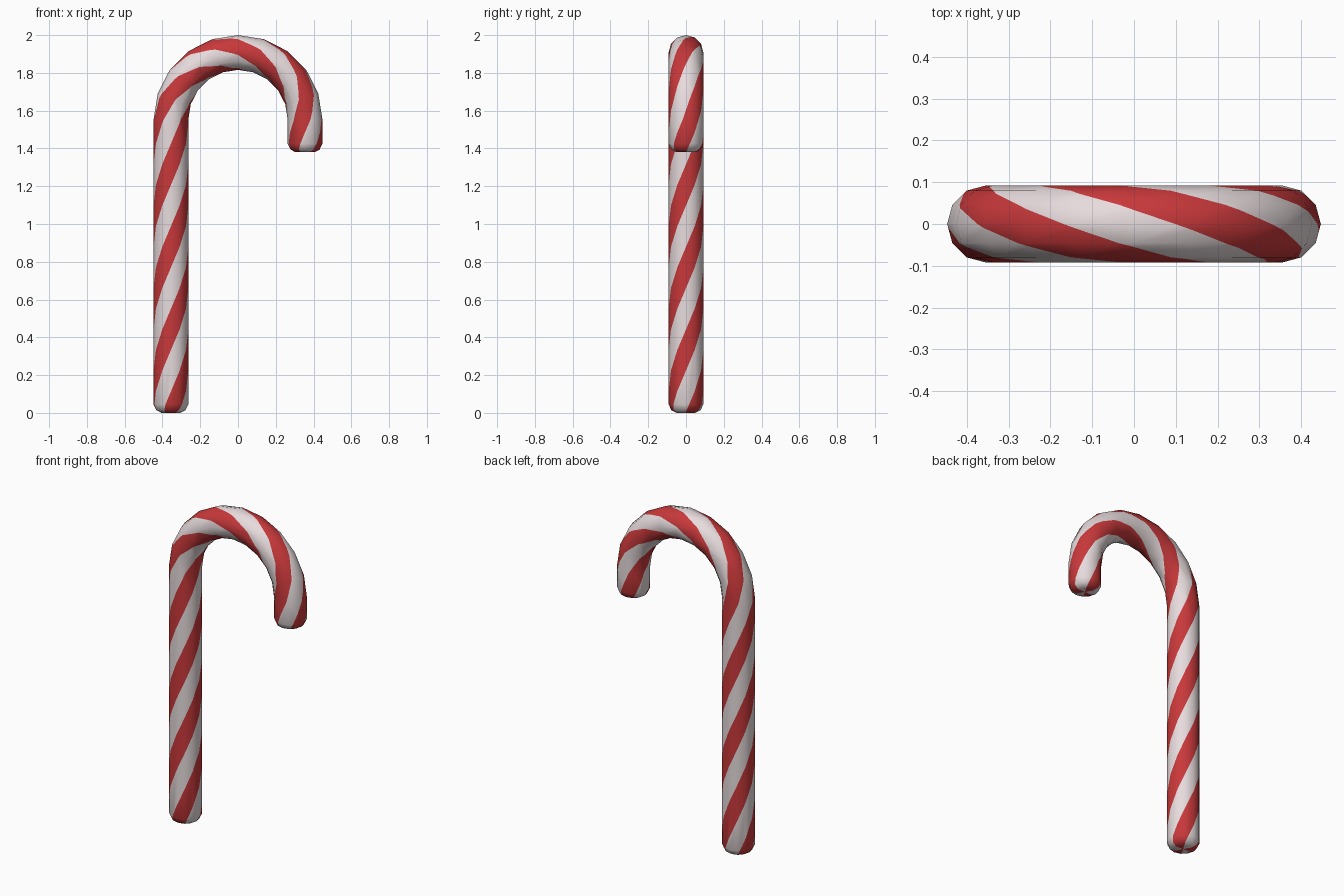
import bpy, bmesh, math
from mathutils import Vector

if "Cube" in bpy.data.objects:
    bpy.data.objects.remove(bpy.data.objects["Cube"])

SIDES, ARC = 12, 10
R, BEND, ZC, TIP = 0.092, 0.355, 1.553, 1.38   # tube radius, bend radius, bend centre, hook end
TWIST, PHASE = 2.746, 0.286                    # stripe twist per unit length, in hundreds of degrees
END = [(0.0, 0.0), (0.0, 0.05), (0.014, 0.077), (0.045, R)]   # rounded end: offset, radius


def material(name, rgb):
    m = bpy.data.materials.new(name)
    m.diffuse_color = (*rgb, 1)
    m.use_nodes = True
    m.node_tree.nodes["Principled BSDF"].inputs["Base Color"].default_value = m.diffuse_color
    return m


# Rings along the cane: (length, centre, inward direction, radius)
X = Vector((1, 0, 0))
rings = []
for k, (d, r) in enumerate(END):
    rings.append((d if k else -0.03, Vector((-BEND, 0, d)), X, r))
for i in range(ARC + 1):
    th = math.pi * i / ARC
    out = Vector((-math.cos(th), 0, math.sin(th)))
    rings.append((ZC + BEND * th, Vector((0, 0, ZC)) + out * BEND, -out, R))
total = ZC + BEND * math.pi + ZC - TIP
for k, (d, r) in reversed(list(enumerate(END))):
    rings.append((total - d if k else total + 0.03, Vector((BEND, 0, TIP + d)), -X, r))


def corner(i, j):
    t, c, inward, r = rings[i]
    a = 2 * math.pi * j / SIDES
    return c + r * (math.cos(a) * inward + math.sin(a) * Vector((0, 1, 0)))


def wrap(p):
    """Roll a point of the flat sheet (angle, length) onto the faceted tube."""
    u = min(max(p.x / 3.6 * SIDES, 0), SIDES)
    j = min(int(u + 1e-5), SIDES - 1)
    i = max([n for n in range(len(rings) - 1) if rings[n][0] <= p.y + 1e-5], default=0)
    f = min(max((p.y - rings[i][0]) / (rings[i + 1][0] - rings[i][0]), 0), 1)
    g = min(max(u - j, 0), 1)
    return corner(i, j).lerp(corner(i, j + 1), g).lerp(
        corner(i + 1, j).lerp(corner(i + 1, j + 1), g), f)


# Flat sheet of the tube's surface
bm = bmesh.new()
grid = [[bm.verts.new((3.6 * j / SIDES, ring[0], 0)) for j in range(SIDES + 1)] for ring in rings]
for a, b in zip(grid, grid[1:]):
    for j in range(SIDES):
        bm.faces.new((a[j], a[j + 1], b[j + 1], b[j]))

# Cut the slanted stripe borders and colour every other band
for k in range(-16, 8):
    bmesh.ops.bisect_plane(bm, geom=bm.verts[:] + bm.edges[:] + bm.faces[:], dist=1e-5,
                           plane_co=(PHASE + 0.3 + 0.6 * k, 0, 0), plane_no=(1, -TWIST, 0))
for f in bm.faces:
    c = f.calc_center_median()
    band = math.floor((c.x - TWIST * c.y - PHASE + 0.3) / 0.6)
    f.material_index = 1 if band % 2 == 0 else 0
    f.smooth = True

# Roll up, close the seam and the end caps
for v in bm.verts:
    v.co = wrap(v.co.copy())
bmesh.ops.remove_doubles(bm, verts=bm.verts[:], dist=1e-4)
bmesh.ops.recalc_face_normals(bm, faces=bm.faces[:])

mesh = bpy.data.meshes.new("candy_cane")
bm.to_mesh(mesh)
bm.free()
mesh.materials.append(material("white_sugar", (0.83, 0.74, 0.75)))
mesh.materials.append(material("red_stripe", (0.58, 0.04, 0.043)))
bpy.context.collection.objects.link(bpy.data.objects.new("candy_cane", mesh))
